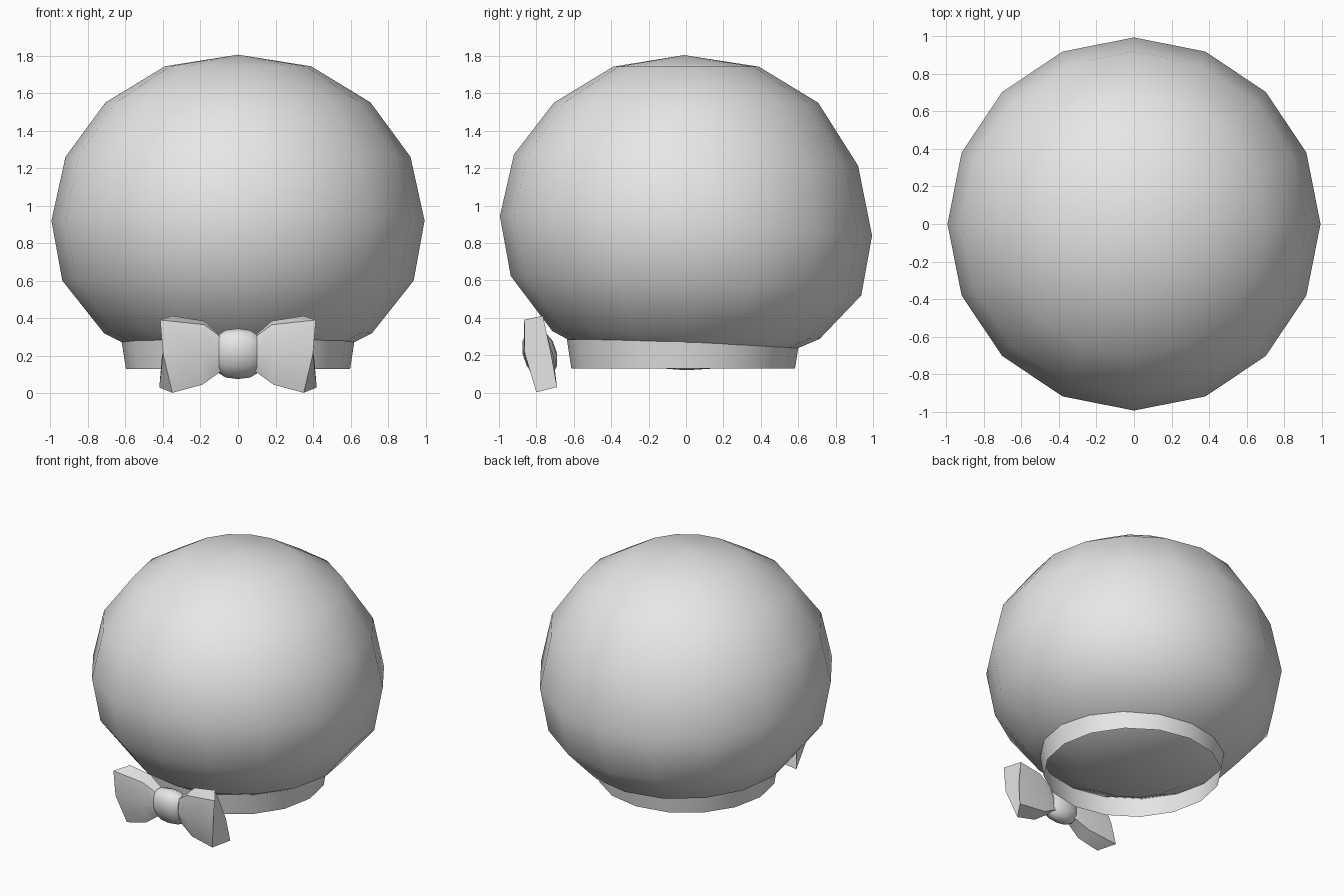
import bpy, bmesh, math

if "Cube" in bpy.data.objects:
    bpy.data.objects.remove(bpy.data.objects["Cube"])

grey = bpy.data.materials.new("light grey")
grey.use_nodes = True
grey.diffuse_color = (0.8, 0.8, 0.8, 1)
grey.node_tree.nodes["Principled BSDF"].inputs["Base Color"].default_value = (0.8, 0.8, 0.8, 1)


def loft(name, rings, angle, start=None, end=None, cap=False, mirror=False):
    """Skin a list of point rings; start / end are optional pole points."""
    bm = bmesh.new()
    vs = [[bm.verts.new(p) for p in ring] for ring in rings]
    n = len(vs[0])
    for a, b in zip(vs, vs[1:]):
        for i in range(n):
            j = (i + 1) % n
            bm.faces.new((a[i], a[j], b[j], b[i]))
    for pole, ring in ((start, vs[0]), (end, vs[-1])):
        if pole:
            p = bm.verts.new(pole)
            for i in range(n):
                bm.faces.new((p, ring[i], ring[(i + 1) % n]))
        elif cap:
            bm.faces.new(ring)
    if mirror:
        geom = bm.verts[:] + bm.edges[:] + bm.faces[:]
        copy = bmesh.ops.duplicate(bm, geom=geom)["geom"]
        for v in copy:
            if isinstance(v, bmesh.types.BMVert):
                v.co.x = -v.co.x
    bmesh.ops.recalc_face_normals(bm, faces=bm.faces[:])
    mesh = bpy.data.meshes.new(name)
    bm.to_mesh(mesh)
    bm.free()
    obj = bpy.data.objects.new(name, mesh)
    bpy.context.collection.objects.link(obj)
    mesh.materials.append(grey)
    bpy.ops.object.select_all(action='DESELECT')
    obj.select_set(True)
    bpy.context.view_layer.objects.active = obj
    bpy.ops.object.shade_smooth_by_angle(angle=math.radians(angle))
    return obj


def circle(r, n=16):
    return [(r * math.cos(math.tau * i / n), r * math.sin(math.tau * i / n)) for i in range(n)]


# Head: flattened ball that sags slightly towards the back (radius, height, sag)
profile = [(0.39, 1.743, 0), (0.707, 1.55, 0), (0.92, 1.26, 0.05), (0.995, 0.92, 0.08),
           (0.937, 0.60, 0.085), (0.715, 0.32, 0.045), (0.38, 0.148, 0.01)]
head_rings = [[(x, y, z - sag * y * (1 if y > 0 else 0.3)) for x, y in circle(r)]
              for r, z, sag in profile]
loft("head", head_rings, 60, start=(0, -0.01, 1.805), end=(0, 0, 0.12))

# Collar: open band under the head
loft("collar", [[(x, y - 0.015, z) for x, y in circle(r)]
                for r, z in ((0.598, 0.13), (0.622, 0.285))], 40)

# Bow wings: six-point sections from the tip to the middle, mirrored in x
# order: top front, middle front, bottom front, bottom back, middle back, top back
wing = [
    [(.415, -.865, .39), (.40, -.862, .21), (.35, -.80, .002), (.42, -.69, .03), (.405, -.72, .2), (.35, -.765, .412)],
    [(.18, -.86, .365), (.18, -.868, .21), (.19, -.81, .045), (.19, -.70, .06), (.18, -.71, .2), (.18, -.765, .385)],
    [(.10, -.83, .305), (.10, -.845, .21), (.10, -.80, .11), (.10, -.72, .115), (.10, -.72, .2), (.10, -.76, .315)],
    [(.02, -.83, .29), (.02, -.84, .21), (.02, -.80, .13), (.02, -.73, .13), (.02, -.73, .2), (.02, -.76, .30)],
]
loft("bow_wings", wing, 45, cap=True, mirror=True)

# Bow knot: leaning barrel across the middle (x, half depth, half height)
knot = [[(x, -0.782 + d * c - 0.17 * h * s, 0.21 + h * s) for c, s in circle(1, 12)]
        for x, d, h in ((-.10, .065, .105), (-.065, .088, .127), (0, .093, .135),
                        (.065, .088, .127), (.10, .065, .105))]
loft("bow_knot", knot, 50, cap=True)
